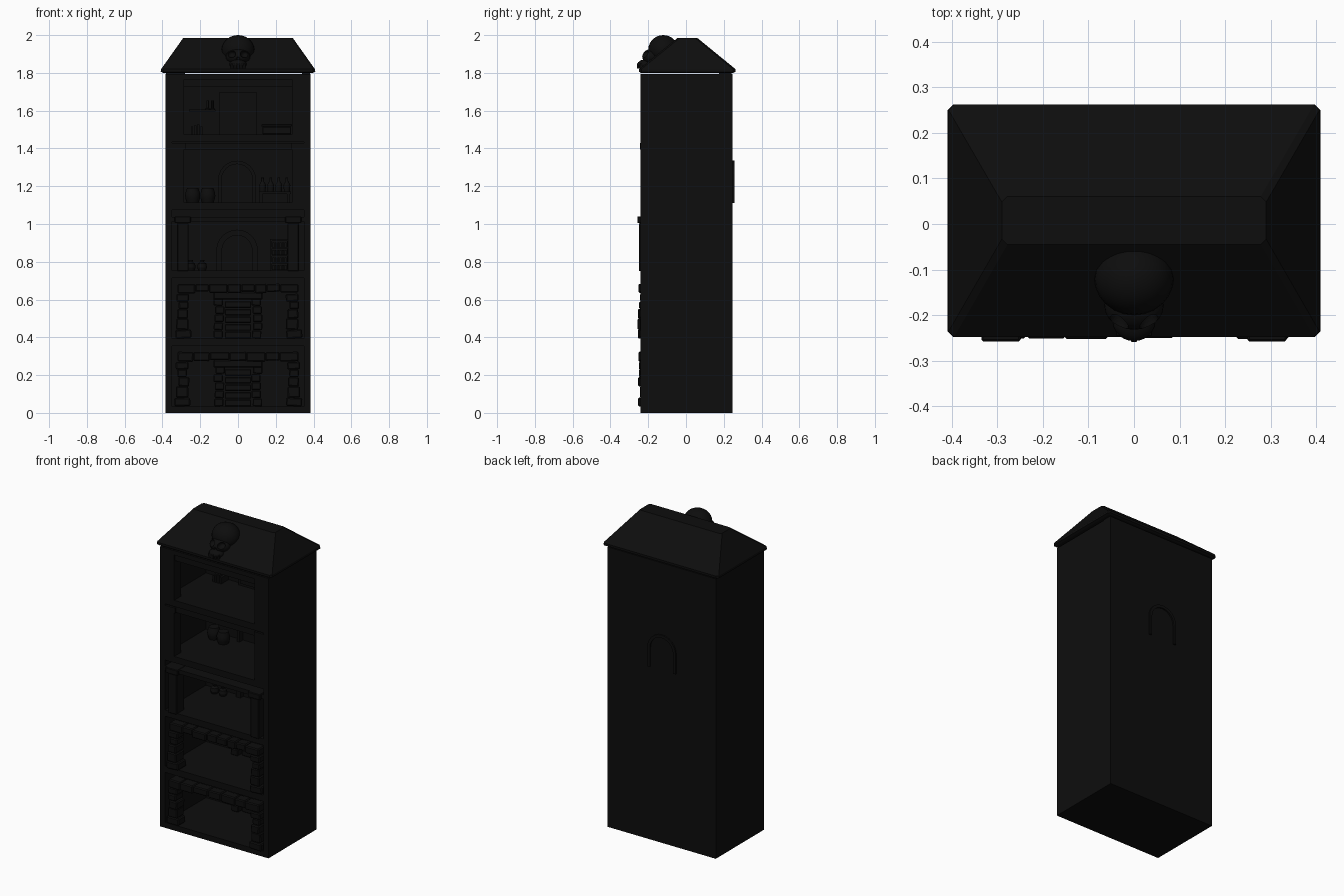
import bpy, bmesh, math, random
from mathutils import Matrix, Vector

random.seed(4)
if "Cube" in bpy.data.objects:
    bpy.data.objects.remove(bpy.data.objects["Cube"])

soot = bpy.data.materials.new("soot black")
soot.use_nodes = True
soot.diffuse_color = (0.004, 0.004, 0.004, 1)
soot.node_tree.nodes["Principled BSDF"].inputs["Base Color"].default_value = soot.diffuse_color

FRONT, BACK, INNER = -0.24, 0.247, 0.175
HALF = 0.384
STEP = 0.36
FLOORS = [0.035 + STEP * i for i in range(5)]


def finish(name, bm, smooth=False):
    bmesh.ops.recalc_face_normals(bm, faces=bm.faces)
    mesh = bpy.data.meshes.new(name)
    bm.to_mesh(mesh)
    bm.free()
    mesh.materials.append(soot)
    ob = bpy.data.objects.new(name, mesh)
    bpy.context.collection.objects.link(ob)
    if smooth:
        bpy.ops.object.select_all(action='DESELECT')
        ob.select_set(True)
        bpy.context.view_layer.objects.active = ob
        bpy.ops.object.shade_smooth_by_angle()
    return ob


def add_box(bm, x0, x1, y0, y1, z0, z1, tilt=0):
    m = (Matrix.Translation(((x0 + x1) / 2, (y0 + y1) / 2, (z0 + z1) / 2))
         @ Matrix.Rotation(tilt, 4, 'Y') @ Matrix.Diagonal((x1 - x0, y1 - y0, z1 - z0, 1)))
    return bmesh.ops.create_cube(bm, size=1, matrix=m)["verts"]


def boxes(name, dims, bevel=0):
    bm = bmesh.new()
    for d in dims:
        add_box(bm, *d)
    if bevel:
        bmesh.ops.bevel(bm, geom=bm.edges[:], offset=bevel, segments=1, affect='EDGES')
    return finish(name, bm)


def lathe(name, profile, x, y, z, sides=12):
    bm = bmesh.new()
    rings = [[bm.verts.new((x + r * math.cos(a), y + r * math.sin(a), z + h))
              for a in (math.tau * i / sides for i in range(sides))] for r, h in profile]
    for low, high in zip(rings, rings[1:]):
        for i in range(sides):
            j = (i + 1) % sides
            bm.faces.new((low[i], low[j], high[j], high[i]))
    bm.faces.new(rings[0])
    bm.faces.new(rings[-1])
    return finish(name, bm, True)


def arch(name, x, z, outer, inner, height, y0, y1, steps=12):
    """Round-headed frame with straight legs."""
    def outline(r):
        pts = [(x - r, z)]
        for i in range(steps + 1):
            a = math.pi * (1 - i / steps)
            pts.append((x + r * math.cos(a), z + height - outer + r * math.sin(a)))
        return pts + [(x + r, z)]
    bm = bmesh.new()
    o, n = outline(outer), outline(inner)
    for i in range(len(o) - 1):
        bm.faces.new([bm.verts.new((px, y0, pz)) for px, pz in (o[i], o[i + 1], n[i + 1], n[i])])
    bmesh.ops.remove_doubles(bm, verts=bm.verts, dist=1e-5)
    ext = bmesh.ops.extrude_face_region(bm, geom=bm.faces[:])["geom"]
    bmesh.ops.translate(bm, vec=(0, y1 - y0, 0),
                        verts=[g for g in ext if isinstance(g, bmesh.types.BMVert)])
    return finish(name, bm)


# Tower shell
boxes("back_wall", [(-HALF, HALF, INNER, BACK, 0, 1.793)])
for side, s in (("left", 1), ("right", -1)):
    a, b = sorted((s * HALF, s * 0.35))
    boxes(side + "_wall", [(a, b, FRONT, INNER, 0, 1.793)])
boxes("roof_supports", [(-0.38, -0.28, INNER, 0.24, 1.79, 1.805), (0.34, 0.38, INNER, 0.24, 1.79, 1.805)])
boxes("floor_slabs", [(-0.35, 0.35, FRONT, INNER, max(0, z - 0.04), z) for z in FLOORS]
      + [(-0.35, 0.35, FRONT, INNER, 1.765, 1.793)])

# Hipped roof built from stacked rectangular sections
bm = bmesh.new()
loops = []
for hx, y0, y1, z in ((0.395, -0.24, 0.25, 1.8), (0.409, -0.248, 0.262, 1.806),
                      (0.407, -0.248, 0.262, 1.82), (0.29, -0.045, 0.06, 1.985)):
    c = 0.012
    pts = [(-hx, y0 + c), (-hx + c, y0), (hx - c, y0), (hx, y0 + c),
           (hx, y1 - c), (hx - c, y1), (-hx + c, y1), (-hx, y1 - c)]
    loops.append([bm.verts.new((px, py, z)) for px, py in pts])
for low, high in zip(loops, loops[1:]):
    for i in range(8):
        bm.faces.new((low[i], low[(i + 1) % 8], high[(i + 1) % 8], high[i]))
bm.faces.new(loops[0])
bm.faces.new(loops[-1])
finish("hipped_roof", bm)


# Skull ornament on the roof
def ball(bm, centre, size):
    m = Matrix.Translation(centre) @ Matrix.Diagonal((*size, 1))
    bmesh.ops.create_uvsphere(bm, u_segments=24, v_segments=14, radius=1, matrix=m)


bm = bmesh.new()
ball(bm, (0, -0.12, 1.922), (0.087, 0.08, 0.078))
cranium = finish("skull_cranium", bm, True)
bm = bmesh.new()
ball(bm, (0, -0.18, 1.885), (0.065, 0.052, 0.042))
face = finish("skull_face", bm, True)
bm = bmesh.new()
for s in (-1, 1):
    ball(bm, (s * 0.034, -0.222, 1.9), (0.022, 0.035, 0.02))
ball(bm, (0, -0.235, 1.872), (0.01, 0.02, 0.013))
sockets = finish("socket_cutter", bm)
sockets.hide_render = True
sockets.hide_viewport = True
for ob in (cranium, face):
    mod = ob.modifiers.new("sockets", 'BOOLEAN')
    mod.operation = 'DIFFERENCE'
    mod.object = sockets
bm = bmesh.new()
ball(bm, (0, -0.215, 1.845), (0.046, 0.042, 0.026))
finish("skull_jaw", bm, True)
boxes("skull_teeth", [(x - 0.007, x + 0.007, -0.259 + abs(x) * 0.4, -0.22, 1.822, 1.85)
                      for x in (-0.032, -0.016, 0, 0.016, 0.032)], 0.002)

# Rough stone rooms on the two lowest floors
for level, z in zip(("ground", "second"), FLOORS[:2]):
    stones = []
    for s in (-1, 1):
        h = z
        for width, tall in ((0.085, 0.045), (0.066, 0.06), (0.058, 0.05), (0.052, 0.04), (0.068, 0.04)):
            x = s * 0.292 + random.uniform(-0.006, 0.006)
            out = random.uniform(0.002, 0.016)
            stones.append((x - width / 2, x + width / 2, FRONT - out, -0.17, h, h + tall,
                           random.uniform(-0.06, 0.06)))
            h += tall
    x = -0.32
    while x < 0.3:
        w = min(random.uniform(0.06, 0.11), 0.32 - x)
        drop = random.uniform(0, 0.012)
        stones.append((x, x + w, FRONT - random.uniform(0, 0.012), -0.18, z + 0.235 + drop, z + 0.288,
                       random.uniform(-0.05, 0.05)))
        x += w
    boxes(level + "_stone_gate", stones, 0.006)
    hearth = []
    for s in (-1, 1):
        for k in range(5):
            x = s * (0.1 + random.uniform(-0.006, 0.006))
            hearth.append((x - 0.025, x + 0.025, 0.11, INNER, z + k * 0.043, z + k * 0.043 + 0.041,
                           random.uniform(-0.06, 0.06)))
    hearth += [(-0.13, 0.13, 0.1, INNER, z + 0.205, z + 0.245)]
    hearth += [(-0.07, 0.07, 0.135, INNER, z + k * 0.04, z + k * 0.04 + 0.036) for k in range(5)]
    boxes(level + "_stone_hearth", hearth, 0.005)

# Third room: pillars with capitals, arched doorway and shelf
z = FLOORS[2] - 0.005
pillars = []
for s in (-1, 1):
    x = s * 0.292
    pillars += [(x - 0.043, x + 0.043, -0.258, -0.16, z + 0.255, z + 0.29),
                (x - 0.03, x + 0.03, -0.25, -0.17, z, z + 0.255)]
boxes("third_pillars", pillars, 0.004)
boxes("third_beam", [(-0.35, 0.35, FRONT, -0.17, z + 0.262, z + 0.288)])
arch("third_doorway", -0.005, z, 0.11, 0.08, 0.22, 0.145, INNER)
boxes("third_shelf", [(0.17, 0.18, 0.1, INNER, z, z + 0.17), (0.26, 0.27, 0.1, INNER, z, z + 0.17)]
      + [(0.17, 0.27, 0.1, INNER, z + k * 0.04, z + k * 0.04 + 0.008) for k in range(5)]
      + [(0.182 + k * 0.013, 0.192 + k * 0.013, 0.115, INNER, z + r * 0.04, z + r * 0.04 + 0.032)
         for k in range(6) for r in range(4)])
JAR = ((0.018, 0), (0.026, 0.02), (0.022, 0.04), (0.01, 0.05), (0.013, 0.06))
for i, x in enumerate((-0.25, -0.19)):
    lathe(f"third_jar_{i + 1}", JAR, x, 0.12, z)

# Fourth room: columns, arch running through the back wall, barrels and bottles
z = FLOORS[3] - 0.005
columns = []
for s in (-1, 1):
    x = s * 0.317
    columns += [(x - 0.032, x + 0.032, FRONT - 0.002, -0.17, z, z + 0.285),
                (x - 0.033, x + 0.04, FRONT - 0.004, -0.165, z + 0.285, z + 0.318)]
boxes("fourth_columns", columns)
boxes("fourth_beam", [(-0.35, 0.35, FRONT + 0.01, -0.18, z + 0.285, z + 0.32)])
arch("fourth_arch", -0.005, z, 0.1, 0.082, 0.225, 0.14, 0.256)
BARREL = ((0.03, 0), (0.038, 0.025), (0.04, 0.04), (0.038, 0.055), (0.03, 0.08))
BOTTLE = ((0.016, 0), (0.018, 0.035), (0.007, 0.055), (0.007, 0.075))
lathe("fourth_barrel", BARREL, -0.24, 0.1, z)
lathe("fourth_cauldron", BARREL, -0.16, 0.08, z)
boxes("fourth_table", [(0.11, 0.28, 0.08, INNER, z + 0.05, z + 0.062)]
      + [(x, x + 0.016, y, y + 0.016, z, z + 0.05) for x in (0.115, 0.26) for y in (0.085, 0.155)])
for i in range(4):
    lathe(f"fourth_bottle_{i + 1}", BOTTLE, 0.13 + i * 0.043, 0.125, z + 0.062)

# Top room: columns, tall panel, wall shelf, books and chest
z = FLOORS[4]
boxes("top_columns", [(s * 0.317 - 0.032, s * 0.317 + 0.032, FRONT, -0.17, z, 1.79) for s in (-1, 1)])
boxes("top_beam", [(-0.285, 0.285, FRONT + 0.01, -0.18, z + 0.25, 1.77)])
boxes("top_panel", [(-0.1, 0.1, 0.15, INNER, z, z + 0.22), (-0.085, 0.085, 0.143, 0.15, z + 0.015, z + 0.205)])
boxes("top_wall_shelf", [(-0.26, -0.12, 0.11, INNER, z + 0.12, z + 0.13)])
CANDLE = ((0.014, 0), (0.014, 0.006), (0.007, 0.008), (0.007, 0.05))
for i, x in enumerate((-0.16, -0.135)):
    lathe(f"top_candle_{i + 1}", CANDLE, x, 0.14, z + 0.13)
boxes("top_books", [(-0.25 + k * 0.016, -0.237 + k * 0.016, 0.1, INNER, z, z + 0.04 + 0.006 * (k % 3))
                    for k in range(4)])
boxes("top_chest", [(0.13, 0.28, 0.07, INNER, z, z + 0.04), (0.125, 0.285, 0.065, INNER, z + 0.04, z + 0.055)], 0.003)
